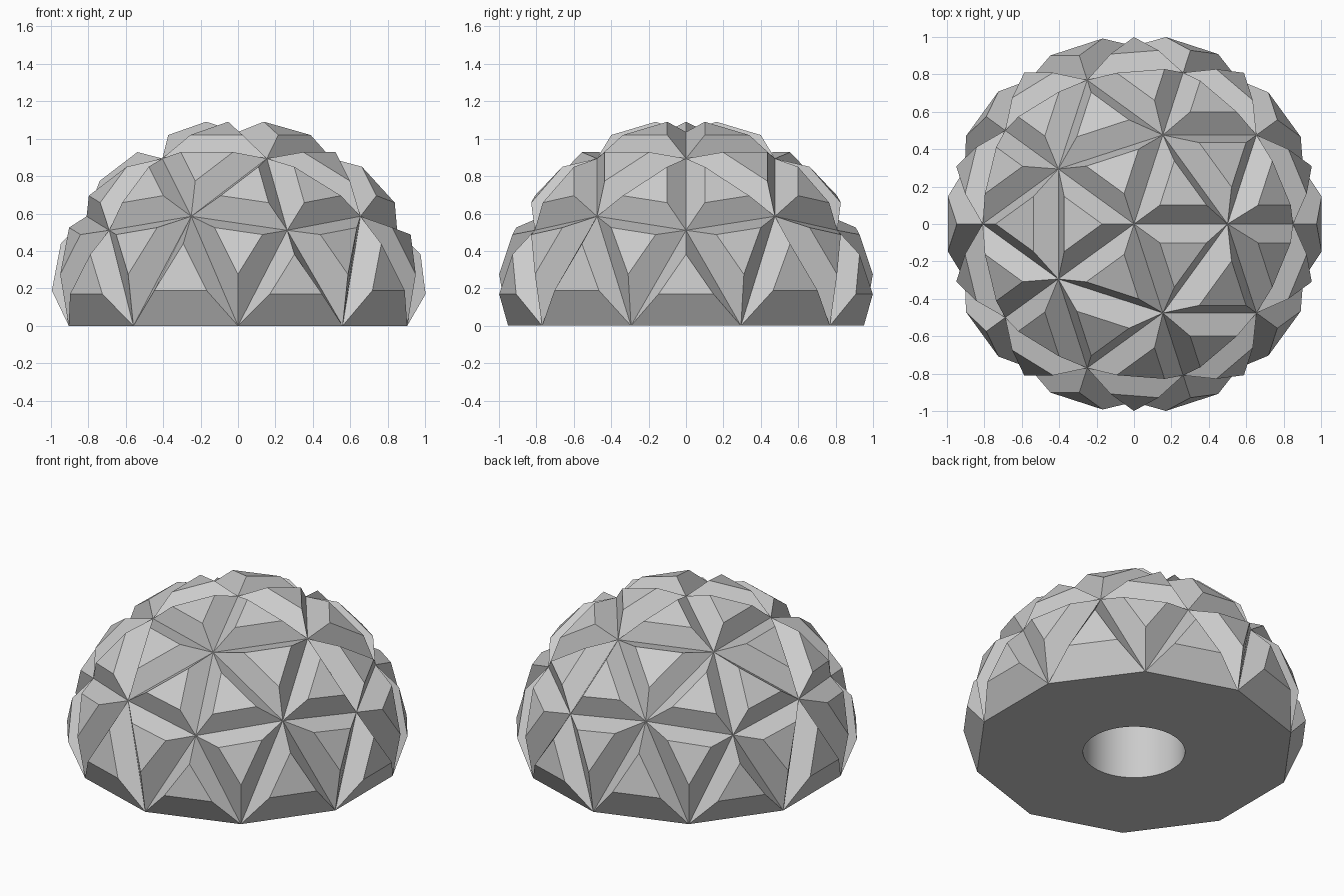
import bpy, bmesh
from mathutils import Vector, Matrix

cube = bpy.data.objects.get("Cube")
if cube:
    bpy.data.objects.remove(cube)

RADIUS = 0.951        # geodesic sphere
LIFT = 0.085          # rim height before it is pulled down to the ground
RAISE = 0.108         # height of each raised panel
SHRINK = 0.5          # panel size relative to its triangle
HOLE_RADIUS = 0.3
HOLE_DEPTH = 0.5

grey = bpy.data.materials.new("plain grey")
grey.use_nodes = True
colour = (0.6, 0.6, 0.6, 1)
grey.diffuse_color = colour
grey.node_tree.nodes["Principled BSDF"].inputs["Base Color"].default_value = colour


def make_object(name, bm):
    mesh = bpy.data.meshes.new(name)
    bm.to_mesh(mesh)
    bm.free()
    mesh.materials.append(grey)
    obj = bpy.data.objects.new(name, mesh)
    bpy.context.collection.objects.link(obj)
    return obj


# Faceted dome: half a geodesic sphere with a raised panel on every triangle
bm = bmesh.new()
bmesh.ops.create_icosphere(bm, subdivisions=2, radius=RADIUS)
lower = [v for v in bm.verts if v.co.z < -0.05]
bmesh.ops.delete(bm, geom=lower, context='VERTS')
bmesh.ops.translate(bm, vec=(0, 0, LIFT), verts=bm.verts)
rim = [v for v in bm.verts if v.is_boundary]
bm.normal_update()

panels = list(bm.faces)
targets = []
for face in panels:
    centre = face.calc_center_median()
    normal = face.normal.copy()
    targets.append([centre.lerp(v.co, SHRINK) + normal * RAISE for v in face.verts])
bmesh.ops.inset_individual(bm, faces=panels, thickness=0.01)
for face, corners in zip(panels, targets):
    # pair each inner vertex with its nearest target corner
    for v in face.verts:
        v.co = min(corners, key=lambda c: (c - v.co).length)

# Pull the rim down to the ground
for v in rim:
    v.co.z = 0
rim_points = [v.co.copy() for v in rim]
make_object("faceted_dome", bm)

# Flat base with a round opening
bm = bmesh.new()
rim_points.sort(key=lambda p: Vector((1, 0)).angle_signed(p.xy))
outer = [bm.verts.new(p) for p in rim_points]
edges = [bm.edges.new((a, b)) for a, b in zip(outer, outer[1:] + outer[:1])]
ring = bmesh.ops.create_circle(bm, segments=64, radius=HOLE_RADIUS)["verts"]
edges += list({e for v in ring for e in v.link_edges})
bmesh.ops.triangle_fill(bm, edges=edges, use_beauty=True, normal=(0, 0, -1))
for face in bm.faces:
    face.normal_update()
    if face.normal.z > 0:
        face.normal_flip()
bmesh.ops.dissolve_limit(bm, angle_limit=0.01, verts=[], edges=bm.edges)
make_object("base", bm)

# Blind socket, facing inward
bm = bmesh.new()
bmesh.ops.create_cone(bm, cap_ends=True, segments=64, radius1=HOLE_RADIUS,
                      radius2=HOLE_RADIUS, depth=HOLE_DEPTH,
                      matrix=Matrix.Translation((0, 0, HOLE_DEPTH / 2)))
floor = [f for f in bm.faces if f.normal.z < -0.5]
bmesh.ops.delete(bm, geom=floor, context='FACES_ONLY')
bmesh.ops.reverse_faces(bm, faces=bm.faces)
for face in bm.faces:
    face.smooth = len(face.verts) == 4
make_object("socket", bm)
